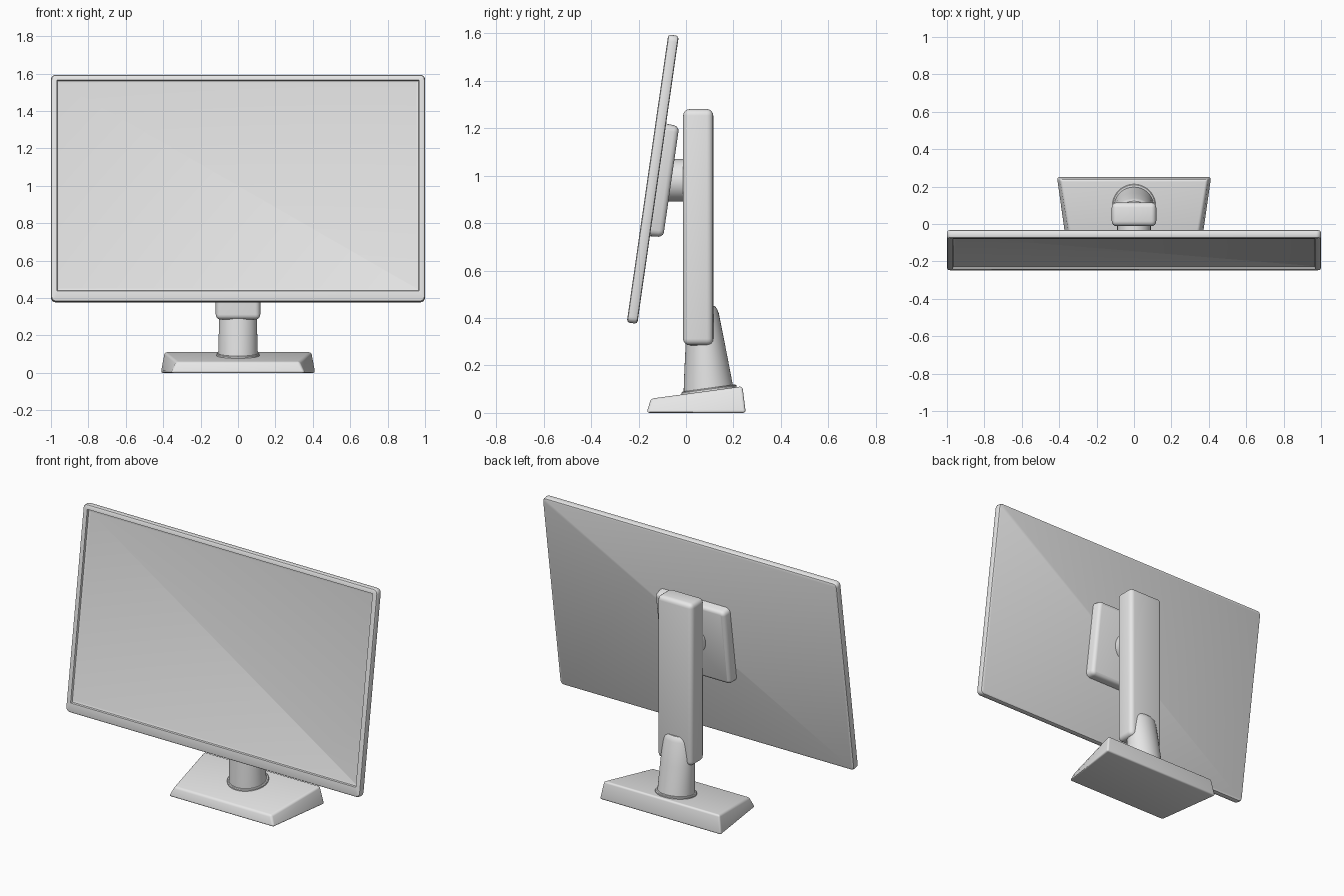
import bpy, bmesh
from math import radians, sin, cos, pi
from mathutils import Matrix, Vector

if "Cube" in bpy.data.objects:
    bpy.data.objects.remove(bpy.data.objects["Cube"])

grey = bpy.data.materials.new("plain grey")
grey.diffuse_color = (0.8, 0.8, 0.8, 1)
grey.use_nodes = True
grey.node_tree.nodes["Principled BSDF"].inputs["Base Color"].default_value = grey.diffuse_color


def loft(name, rings, bevel=0.0, matrix=None):
    """Skin equal-length rings, cap both ends, optionally round the sharp edges."""
    bm = bmesh.new()
    loops = [[bm.verts.new(p) for p in ring] for ring in rings]
    n = len(loops[0])
    for a, b in zip(loops, loops[1:]):
        for i in range(n):
            j = (i + 1) % n
            bm.faces.new((a[i], a[j], b[j], b[i]))
    bm.faces.new(loops[0][::-1])
    bm.faces.new(loops[-1])
    bmesh.ops.recalc_face_normals(bm, faces=bm.faces[:])
    if bevel:
        edges = [e for e in bm.edges if e.calc_face_angle(0) > radians(30)]
        bmesh.ops.bevel(bm, geom=edges, offset=bevel, segments=4, profile=0.5,
                        affect='EDGES', clamp_overlap=True)
    if matrix:
        bm.transform(matrix)
    mesh = bpy.data.meshes.new(name)
    bm.to_mesh(mesh)
    bm.free()
    mesh.materials.append(grey)
    ob = bpy.data.objects.new(name, mesh)
    bpy.context.collection.objects.link(ob)
    bpy.ops.object.select_all(action='DESELECT')
    ob.select_set(True)
    bpy.context.view_layer.objects.active = ob
    bpy.ops.object.shade_smooth_by_angle(angle=radians(32))
    return ob


def rounded_rect(hx, z0, z1, r, y, steps=5):
    """Rounded rectangle in the XZ plane at depth y."""
    pts = []
    for cx, cz, start in ((hx - r, z1 - r, 0), (r - hx, z1 - r, 90),
                          (r - hx, z0 + r, 180), (hx - r, z0 + r, 270)):
        for k in range(steps):
            a = radians(start + 90 * k / (steps - 1))
            pts.append((cx + r * cos(a), y, cz + r * sin(a)))
    return pts


def ellipse(rx, ry, cy, z, slope=0.0, n=48):
    """Ellipse around the z axis, optionally following a slope along y."""
    return [(rx * cos(t), cy + ry * sin(t), z + slope * ry * sin(t))
            for t in (2 * pi * i / n for i in range(n))]


def quad(hx0, y0, z0, hx1, y1, z1):
    return [(-hx0, y0, z0), (hx0, y0, z0), (hx1, y1, z1), (-hx1, y1, z1)]


# Tilted frame shared by the display and its mounting plate
tilt = Matrix.Translation((0, -0.14, 0.985)) @ Matrix.Rotation(radians(-8.2), 4, 'X')
H, T = 0.613, 0.0225

# Display: rounded shell with a bevelled recess around the screen
shell = [(0.012, T), (0.004, T - 0.003), (0.0, T - 0.011),
         (0.0, 0.011 - T), (0.004, 0.003 - T), (0.012, -T)]
rings = [rounded_rect(1 - d, d - H, H - d, 0.026 - d, y) for d, y in shell]
rings += [rounded_rect(0.969, 0.058 - H, H - 0.029, 0.002, -T),
          rounded_rect(0.966, 0.061 - H, H - 0.032, 0.002, 0.012 - T),
          rounded_rect(0.956, 0.071 - H, H - 0.042, 0.002, 0.015 - T)]
loft("display_panel", rings, matrix=tilt)

# Mounting plate on the back of the display
plate = [(0.0, T - 0.004), (0.003, T + 0.035), (0.007, T + 0.046),
         (0.014, T + 0.053), (0.024, T + 0.056)]
loft("mounting_plate",
     [rounded_rect(0.24 - d, d - 0.24, 0.24 - d, 0.03 - d, y) for d, y in plate],
     matrix=tilt)

# Pivot between plate and column
turn = Matrix.Translation((0, 0, 0.98)) @ Matrix.Rotation(radians(90), 4, 'X')
loft("tilt_pivot", [ellipse(0.09, 0.09, 0, d) for d in (-0.02, 0.1)], matrix=turn)

# Upright column
loft("column", [quad(0.119, -0.012, z, 0.119, 0.115, z) for z in (0.285, 1.28)],
     bevel=0.027)

# Leaning neck rising from the base behind the column
loft("neck", [ellipse(0.107, 0.107, 0.097, 0.08),
              ellipse(0.105, 0.102, 0.093, 0.13),
              ellipse(0.101, 0.084, 0.082, 0.28),
              ellipse(0.093, 0.069, 0.069, 0.42),
              ellipse(0.090, 0.065, 0.066, 0.438),
              ellipse(0.082, 0.058, 0.064, 0.45)])

# Collar where the neck meets the base
loft("neck_collar", [ellipse(r, r, 0.097, z, 0.135)
                     for r, z in ((0.116, 0.08), (0.116, 0.1), (0.112, 0.104),
                                  (0.1, 0.105))])

# Wedge-shaped base
loft("base", [quad(0.357, -0.166, 0, 0.414, 0.252, 0),
              quad(0.328, -0.148, 0.06, 0.394, 0.238, 0.112)], bevel=0.012)
